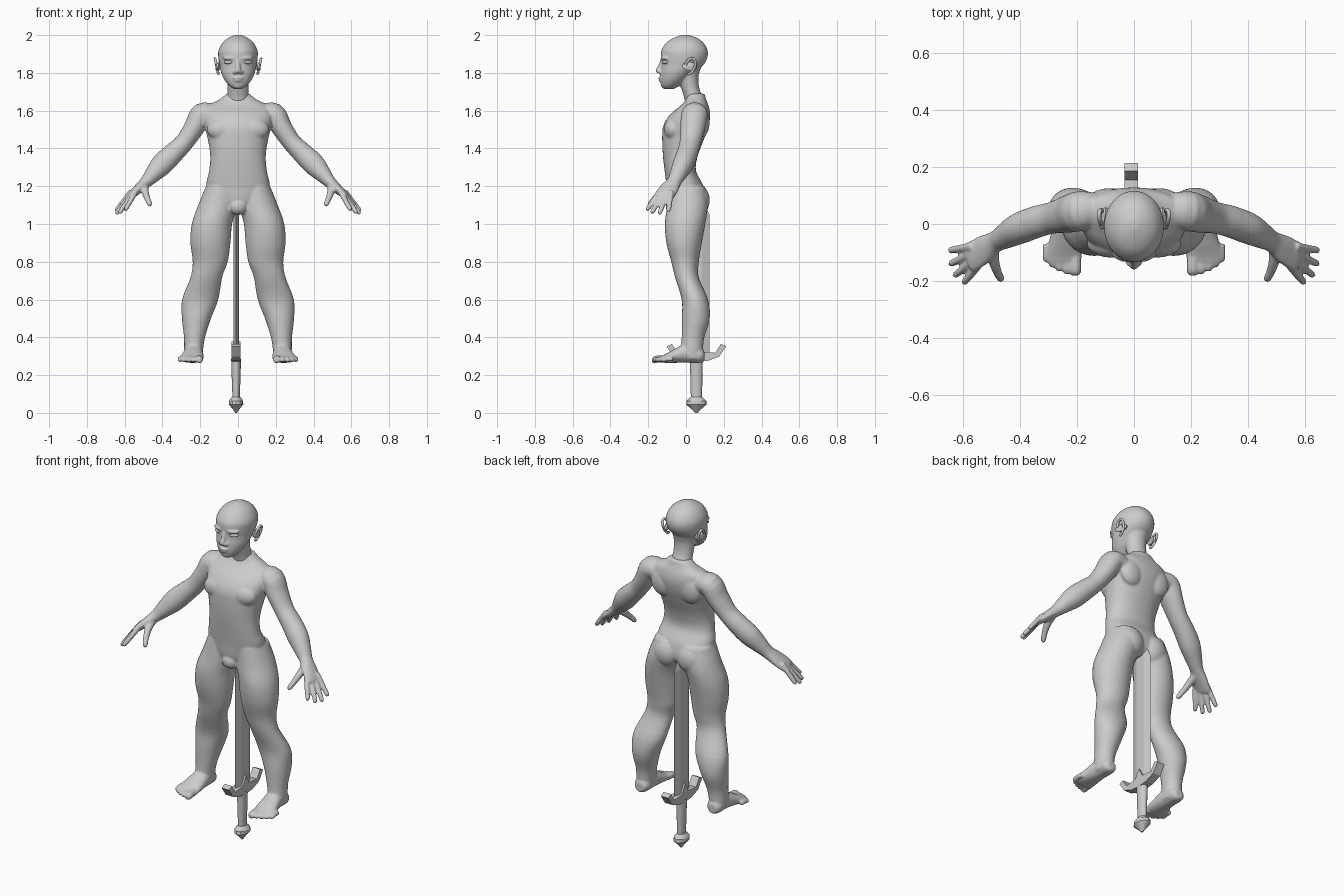
import bpy, bmesh, math
from mathutils import Vector, Matrix


def spline(rings, steps):
    """Catmull-Rom interpolation of (x, y, z, ru, rv) rings."""
    if steps < 2:
        return list(rings)
    out = []
    last = len(rings) - 1
    for i in range(last):
        a, b, c, d = (rings[max(0, min(last, i + k))] for k in (-1, 0, 1, 2))
        for s in range(steps):
            t = s / steps
            out.append(tuple(
                q + 0.5 * t * (r - p + t * (2 * p - 5 * q + 4 * r - w + t * (3 * (q - r) + w - p)))
                for p, q, r, w in zip(a, b, c, d)))
    return out + [tuple(rings[-1])]


def tube(bm, rings, axis=None, n=24, steps=4, side=1, power=1.0, ref=(0, 1, 0)):
    """Loft elliptical rings, either square to a fixed axis or to the path."""
    rings = [(side * r[0],) + tuple(r[1:]) for r in rings]
    pts = spline(rings, steps)
    loops = []
    for i, (x, y, z, ru, rv) in enumerate(pts):
        if axis:
            u, v = Vector((1, 0, 0)), Vector((0, 1, 0) if axis == 'Z' else (0, 0, 1))
        else:
            t = (Vector(pts[min(i + 1, len(pts) - 1)][:3]) - Vector(pts[max(i - 1, 0)][:3])).normalized()
            u = t.cross(Vector(ref)).normalized()
            v = t.cross(u)
        loop = []
        for k in range(n):
            c, s = math.cos(2 * math.pi * k / n), math.sin(2 * math.pi * k / n)
            c, s = (math.copysign(abs(w) ** power, w) for w in (c, s))
            loop.append(bm.verts.new(Vector((x, y, z)) + u * ru * c + v * rv * s))
        loops.append(loop)
    for a, b in zip(loops, loops[1:]):
        for k in range(n):
            bm.faces.new((a[k], a[(k + 1) % n], b[(k + 1) % n], b[k]))
    bm.faces.new(loops[0][::-1])
    bm.faces.new(loops[-1])


def ball(bm, loc, size, turn=0.0):
    mat = Matrix.Translation(loc) @ Matrix.Rotation(turn, 4, 'Z') @ Matrix.Diagonal((*size, 1))
    bmesh.ops.create_uvsphere(bm, u_segments=24, v_segments=16, radius=1, matrix=mat)


def finish(bm, name, voxel=None, angle=None):
    bmesh.ops.recalc_face_normals(bm, faces=bm.faces)
    me = bpy.data.meshes.new(name)
    bm.to_mesh(me)
    bm.free()
    ob = bpy.data.objects.new(name, me)
    bpy.context.collection.objects.link(ob)
    if voxel:
        m = ob.modifiers.new("fuse", 'REMESH')
        m.mode = 'VOXEL'
        m.voxel_size = voxel
        m.use_smooth_shade = True
        s = ob.modifiers.new("soften", 'SMOOTH')
        s.factor, s.iterations = 0.5, 5
    if angle:
        bpy.ops.object.select_all(action='DESELECT')
        ob.select_set(True)
        bpy.context.view_layer.objects.active = ob
        bpy.ops.object.shade_smooth_by_angle(angle=math.radians(angle))
    return ob


# Torso
body = bmesh.new()
tube(body, [(0, 0, 1.07, .07, .07), (0, .005, 1.12, .13, .10), (0, -.005, 1.2, .168, .098),
            (0, -.03, 1.28, .153, .083), (0, -.03, 1.36, .147, .092), (0, -.015, 1.45, .16, .111),
            (0, 0, 1.52, .178, .12), (0, .022, 1.58, .185, .106), (0, .045, 1.625, .165, .075),
            (0, .052, 1.658, .10, .055), (0, .05, 1.69, .06, .048)], 'Z', 40, power=.9)
ball(body, (0, -.065, 1.092), (.05, .042, .045))
for s in (1, -1):
    ball(body, (s * .078, .05, 1.125), (.085, .076, .09))       # buttock
    ball(body, (s * .08, -.07, 1.5), (.085, .048, .06))         # chest muscle
    ball(body, (s * .09, .085, 1.54), (.07, .04, .08))          # shoulder blade
    # Leg
    tube(body, [(.09, .005, 1.2, .08, .095), (.108, .008, 1.1, .103, .108), (.138, -.005, 1, .107, .107),
                (.146, -.01, .9, .106, .094), (.147, -.005, .8, .093, .073), (.167, .004, .72, .084, .063),
                (.2, .047, .6, .096, .07), (.22, .052, .5, .077, .074), (.23, .037, .4, .056, .06),
                (.235, .032, .33, .05, .058), (.235, .035, .285, .046, .054)], 'Z', 28, side=s)
    # Foot and toes
    tube(body, [(.235, .097, .3, .022, .026), (.235, .075, .305, .043, .04), (.235, 0, .315, .05, .05),
                (.24, -.06, .302, .058, .037), (.247, -.11, .288, .066, .023), (.25, -.135, .284, .058, .016)],
         'Y', side=s)
    for x, y, r in ((.205, -.181, .02), (.236, -.176, .014), (.262, -.166, .014),
                    (.286, -.152, .013), (.307, -.134, .013)):
        tube(body, [(x, y + .065, .286, r, r), (x, y + .03, .285, r, r), (x, y + .01, .281, r, r * .95),
                    (x, y, .279, r * .6, r * .6)], 'Y', 12, side=s)
    # Arm and palm
    tube(body, [(.13, .05, 1.575, .055, .06), (.19, .045, 1.58, .062, .07), (.232, .035, 1.51, .055, .066),
                (.285, .022, 1.432, .05, .056), (.34, .008, 1.377, .055, .056), (.4, -.015, 1.318, .059, .055),
                (.45, -.042, 1.263, .045, .045), (.485, -.062, 1.224, .033, .038),
                (.525, -.088, 1.188, .026, .05), (.565, -.113, 1.152, .019, .053),
                (.578, -.12, 1.138, .013, .047)], side=s)
    # Fingers, from index to little, and thumb
    for base, tip in (((.553, -.155, 1.15), (.598, -.208, 1.072)), ((.565, -.13, 1.148), (.63, -.182, 1.056)),
                      ((.575, -.105, 1.148), (.646, -.142, 1.052)), ((.58, -.08, 1.155), (.648, -.093, 1.066))):
        a, b = Vector(base), Vector(tip)
        tube(body, [(*a.lerp(b, f), r, r) for f, r in ((-.2, .014), (.3, .014), (.65, .0135), (.92, .012), (1, .007))],
             n=12, side=s)
    tube(body, [(.495, -.08, 1.2, .022, .022), (.492, -.125, 1.172, .02, .02), (.48, -.165, 1.135, .016, .016),
                (.468, -.19, 1.107, .014, .014), (.465, -.199, 1.096, .008, .008)], n=14, side=s)
finish(body, "body", .006)

# Head with neck, brow, nose and lips
head = bmesh.new()
tube(head, [(0, -.09, 1.715, .022, .025), (0, -.083, 1.73, .045, .047), (0, -.066, 1.76, .07, .07),
            (0, -.045, 1.8, .089, .09), (0, -.02, 1.84, .098, .111), (0, -.01, 1.88, .104, .123),
            (0, -.008, 1.92, .103, .122), (0, -.006, 1.96, .082, .098), (0, -.004, 1.985, .052, .062),
            (0, -.003, 2.001, .015, .018)], 'Z', 36)
tube(head, [(0, .055, 1.62, .07, .056), (0, .04, 1.67, .058, .05), (0, .022, 1.72, .056, .048),
            (0, .01, 1.78, .06, .056), (0, .01, 1.83, .07, .07)], 'Z', 28)
tube(head, [(0, -.122, 1.87, .012, .014), (0, -.134, 1.84, .012, .013), (0, -.144, 1.815, .016, .016),
            (0, -.143, 1.8, .015, .014)], 'Z', 16)
for s in (1, -1):
    ball(head, (s * .015, -.136, 1.804), (.013, .014, .011))
    ball(head, (s * .047, -.115, 1.878), (.036, .014, .01), s * .42)
ball(head, (0, -.133, 1.773), (.03, .014, .008))
ball(head, (0, -.131, 1.76), (.025, .014, .008))
ball(head, (0, -.112, 1.732), (.024, .02, .016))
finish(head, "head", .005)

# Eyes and ears
for s, label in ((1, "left"), (-1, "right")):
    eye = bmesh.new()
    ball(eye, (s * .051, -.111, 1.857), (.026, .012, .0105), s * .45)
    finish(eye, label + "_eye", angle=60)
    ear = bmesh.new()
    rim = []
    for i in range(11):
        a = math.radians(-100 + i * 27)
        h = math.sin(a)
        rim.append((.113 + .009 * h, .022 + .026 * math.cos(a) + .01 * h, 1.835 + .041 * h, .007, .007))
    tube(ear, rim, n=10, steps=2, side=s, ref=(1, 0, 0))
    tube(ear, [(.098, .018, 1.832, .018, .036), (.108, .02, 1.834, .024, .04), (.113, .021, 1.835, .019, .034)],
         n=20, steps=1, side=s)
    finish(ear, label + "_ear", angle=60)

# Sword blade: flat hexagonal section, point hidden in the body
SX, SY = -.01, .055
blade = bmesh.new()
levels = []
for z, f in ((.3, 1), (1.05, 1), (1.18, .05)):
    levels.append([blade.verts.new((SX + x * f, SY + y * f, z)) for x, y in
                   ((0, .07), (.014, .03), (.014, -.03), (0, -.07), (-.014, -.03), (-.014, .03))])
for a, b in zip(levels, levels[1:]):
    for k in range(6):
        blade.faces.new((a[k], a[(k + 1) % 6], b[(k + 1) % 6], b[k]))
blade.faces.new(levels[0])
blade.faces.new(levels[-1])
finish(blade, "sword_blade")

# Crescent guard with a peak over the blade
guard = bmesh.new()
half = [(.03, .325), (.1, .318), (.13, .365), (.158, .352), (.12, .298), (.06, .275)]
outline = [(0, .378)] + half + [(0, .27)] + [(-y, z) for y, z in reversed(half)]
face = guard.faces.new([guard.verts.new((SX - .024, SY + y, z)) for y, z in outline])
ext = bmesh.ops.extrude_face_region(guard, geom=[face])
bmesh.ops.translate(guard, vec=(.048, 0, 0), verts=[g for g in ext['geom'] if isinstance(g, bmesh.types.BMVert)])
finish(guard, "sword_guard")

# Grip and pommel
grip = bmesh.new()
tube(grip, [(SX, SY, .285, .026, .034), (SX, SY, .18, .023, .032), (SX, SY, .07, .019, .029)], 'Z', 16, 1)
finish(grip, "sword_grip", angle=40)
pommel = bmesh.new()
tube(pommel, [(SX, SY, .085, .022, .03), (SX, SY, .064, .037, .052), (SX, SY, .045, .038, .055),
              (SX, SY, .015, .014, .02), (SX, SY, .0, .005, .007)], 'Z', 12, 1)
finish(pommel, "sword_pommel", angle=30)
